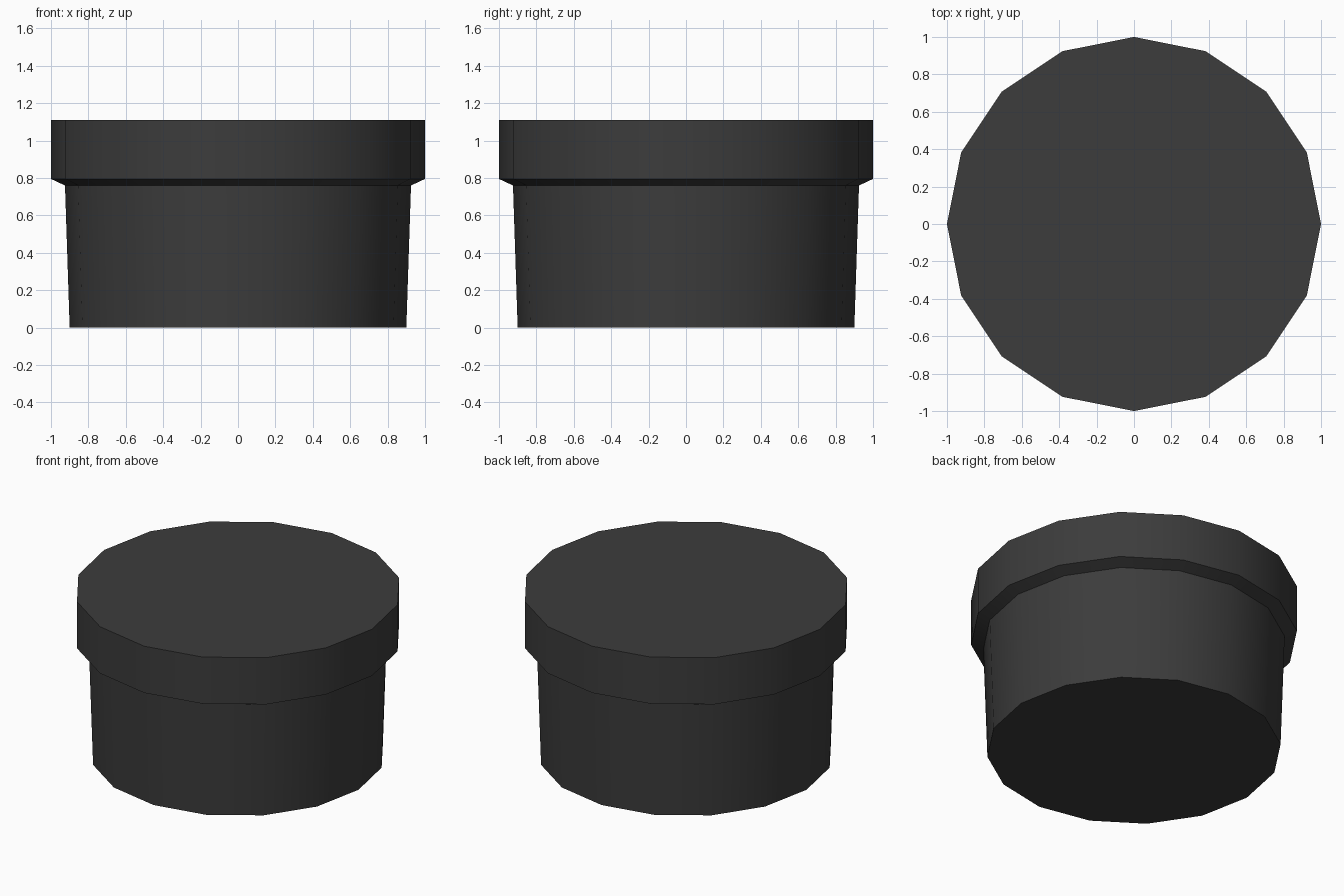
import bpy, bmesh, math

default = bpy.data.objects.get("Cube")
if default:
    bpy.data.objects.remove(default, do_unlink=True)

SIDES = 16

# Dark plastic colour
color = (0.045, 0.045, 0.045, 1)
mat = bpy.data.materials.new("charcoal")
mat.use_nodes = True
mat.diffuse_color = color
bsdf = mat.node_tree.nodes["Principled BSDF"]
bsdf.inputs["Base Color"].default_value = color
bsdf.inputs["Roughness"].default_value = 0.8

# Tapered body, sloped underside of the rim, upright rim: (radius, height)
profile = [(0.9, 0), (0.925, 0.76), (1, 0.795), (1, 1.11)]

bm = bmesh.new()
rings = []
for radius, z in profile:
    angles = [math.tau * i / SIDES for i in range(SIDES)]
    rings.append([bm.verts.new((radius * math.cos(a), radius * math.sin(a), z)) for a in angles])

# Walls between neighbouring rings
for low, high in zip(rings, rings[1:]):
    for i in range(SIDES):
        j = (i + 1) % SIDES
        bm.faces.new((low[i], low[j], high[j], high[i]))

# Flat base and lid
bm.faces.new(rings[0][::-1])
bm.faces.new(rings[-1])

mesh = bpy.data.meshes.new("rimmed_cap")
bm.to_mesh(mesh)
bm.free()
mesh.materials.append(mat)
cap = bpy.data.objects.new("rimmed_cap", mesh)
bpy.context.collection.objects.link(cap)

# Smooth round walls, crisp rim edges
bpy.ops.object.select_all(action="DESELECT")
cap.select_set(True)
bpy.context.view_layer.objects.active = cap
bpy.ops.object.shade_smooth_by_angle(angle=math.radians(30))
